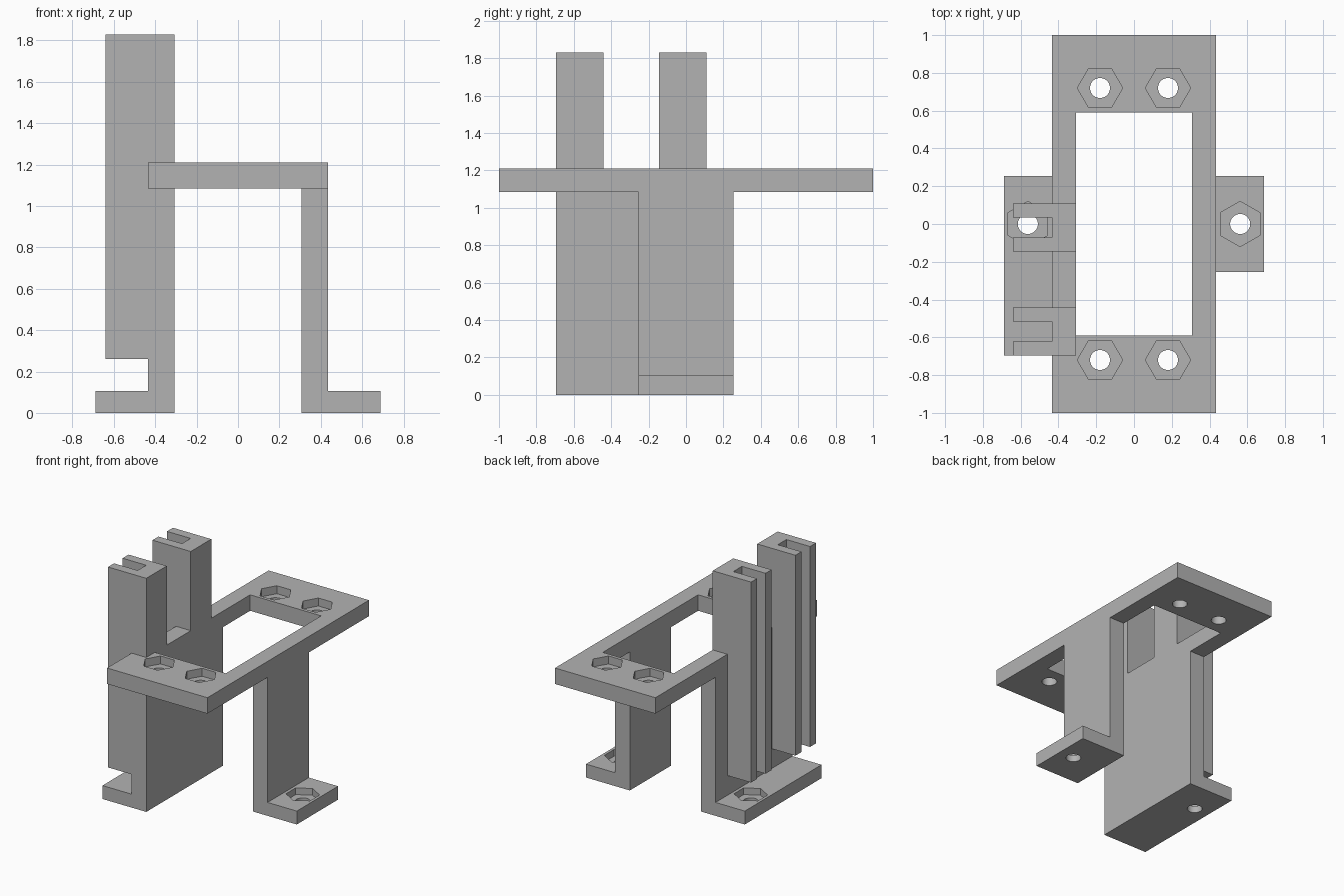
import bpy, bmesh, math
from mathutils import Matrix

if "Cube" in bpy.data.objects:
    bpy.data.objects.remove(bpy.data.objects["Cube"], do_unlink=True)

grey = bpy.data.materials.new("plain grey")
grey.use_nodes = True
COLOUR = (0.45, 0.45, 0.45, 1)
grey.diffuse_color = COLOUR
grey.node_tree.nodes["Principled BSDF"].inputs["Base Color"].default_value = COLOUR


def finish(bm, name):
    bmesh.ops.recalc_face_normals(bm, faces=bm.faces)
    mesh = bpy.data.meshes.new(name)
    bm.to_mesh(mesh)
    bm.free()
    mesh.materials.append(grey)
    ob = bpy.data.objects.new(name, mesh)
    bpy.context.collection.objects.link(ob)
    return ob


def extrude(name, points, start, end, axis):
    """Extrude a profile: xz points along y, or xy points along z."""
    bm = bmesh.new()
    place = (lambda a, b: (a, start, b)) if axis == "y" else (lambda a, b: (a, b, start))
    face = bm.faces.new([bm.verts.new(place(a, b)) for a, b in points])
    ext = bmesh.ops.extrude_face_region(bm, geom=[face])
    move = (0, end - start, 0) if axis == "y" else (0, 0, end - start)
    verts = [v for v in ext["geom"] if isinstance(v, bmesh.types.BMVert)]
    bmesh.ops.translate(bm, verts=verts, vec=move)
    return finish(bm, name)


def box(name, x0, x1, y0, y1, z0, z1):
    return extrude(name, [(x0, y0), (x1, y0), (x1, y1), (x0, y1)], z0, z1, "z")


def prism(name, sides, radius, x, y, z0, z1, turn=0):
    bm = bmesh.new()
    mat = Matrix.Translation((x, y, (z0 + z1) / 2)) @ Matrix.Rotation(turn, 4, "Z")
    bmesh.ops.create_cone(bm, cap_ends=True, segments=sides, radius1=radius,
                          radius2=radius, depth=z1 - z0, matrix=mat)
    return finish(bm, name)


def combine(target, other, operation):
    other.hide_render = True
    mod = target.modifiers.new(operation.lower(), "BOOLEAN")
    mod.operation, mod.solver, mod.object = operation, "EXACT", other
    bpy.context.view_layer.objects.active = target
    bpy.ops.object.modifier_apply(modifier=mod.name)
    bpy.data.objects.remove(other, do_unlink=True)


OUT, IN = 0.435, 0.308           # outer and inner faces of the legs
FOOT, FOOT_TOP = 0.688, 0.105
PLATE_LOW, PLATE_TOP = 1.085, 1.21

# Top plate with its rectangular window
bracket = box("mounting_bracket", -OUT, OUT, -1, 1, PLATE_LOW, PLATE_TOP)
combine(bracket, box("window", -IN, IN, -0.59, 0.59, 1, 1.3), "DIFFERENCE")

# L-shaped legs with feet; the right one is wider
for side, name, front in ((1, "left_leg", -0.255), (-1, "right_leg", -0.695)):
    profile = [(IN, 0), (FOOT, 0), (FOOT, FOOT_TOP), (OUT, FOOT_TOP),
               (OUT, 1.15), (IN, 1.15)]
    leg = extrude(name, [(side * x, z) for x, z in profile], front, 0.255, "y")
    combine(bracket, leg, "UNION")

# Tall slotted posts, open to the outside
for y in (-0.568, -0.018):
    w, s, x = 0.127, 0.053, -0.64
    channel = [(x, y - w), (-IN, y - w), (-IN, y + w), (x, y + w),
               (x, y + s), (-OUT, y + s), (-OUT, y - s), (x, y - s)]
    combine(bracket, extrude("slotted_post", channel, 0.26, 1.83, "z"), "UNION")

# Screw holes with hexagonal nut pockets
spots = [(x, y, PLATE_LOW, PLATE_TOP, 0) for x in (-0.18, 0.18) for y in (-0.72, 0.72)]
spots += [(x, 0, 0, FOOT_TOP, math.pi / 2) for x in (-0.562, 0.562)]
for x, y, low, top, turn in spots:
    # create_cone starts its first corner on the y axis
    pocket = prism("nut_pocket", 6, 0.12, x, y, (low + top) / 2, top + 0.05, turn + math.pi / 2)
    combine(bracket, pocket, "DIFFERENCE")
    hole = prism("screw_hole", 40, 0.053, x, y, low - 0.05, top + 0.05)
    combine(bracket, hole, "DIFFERENCE")

# Clean flat faces, smooth hole walls
bm = bmesh.new()
bm.from_mesh(bracket.data)
bmesh.ops.remove_doubles(bm, verts=bm.verts, dist=0.0005)
bmesh.ops.dissolve_limit(bm, angle_limit=0.01, verts=bm.verts, edges=bm.edges)
bm.to_mesh(bracket.data)
bm.free()
bpy.ops.object.select_all(action="DESELECT")
bracket.select_set(True)
bpy.context.view_layer.objects.active = bracket
bpy.ops.object.shade_smooth_by_angle(angle=math.radians(30))
